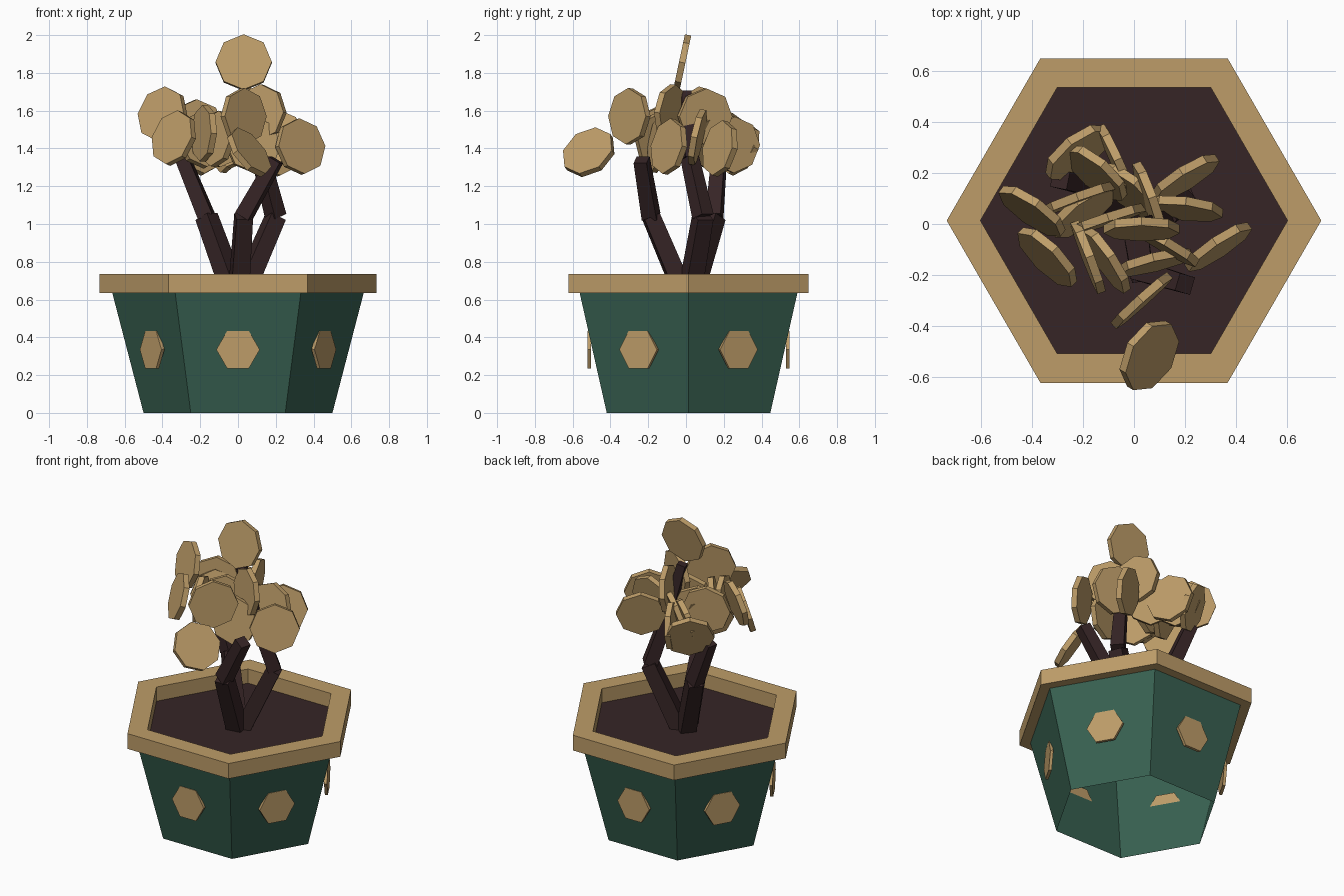
import bpy
import bmesh
from math import cos, sin, pi, radians
from mathutils import Vector, Matrix

default_cube = bpy.data.objects.get("Cube")
if default_cube:
    bpy.data.objects.remove(default_cube, do_unlink=True)


def make_material(name, rgb):
    material = bpy.data.materials.new(name)
    material.use_nodes = True
    color = (*rgb, 1.0)
    material.diffuse_color = color
    material.node_tree.nodes["Principled BSDF"].inputs["Base Color"].default_value = color
    return material


TAN = make_material("tan", (0.51, 0.335, 0.14))
GREEN = make_material("dark green", (0.04, 0.12, 0.083))
BROWN = make_material("dark brown", (0.037, 0.018, 0.019))

POT_CENTRE = Vector((0, 0.0135, 0))


def add_object(name, bm, material):
    mesh = bpy.data.meshes.new(name)
    bm.to_mesh(mesh)
    bm.free()
    mesh.materials.append(material)
    obj = bpy.data.objects.new(name, mesh)
    bpy.context.collection.objects.link(obj)
    return obj


def hex_lathe(name, profile, material, closed=False):
    """Sweep a (radius, height) profile around a hexagon."""
    bm = bmesh.new()
    rings = []
    for radius, height in profile:
        rings.append([bm.verts.new(POT_CENTRE + Vector((radius * cos(k * pi / 3), radius * sin(k * pi / 3), height)))
                      for k in range(6)])
    pairs = list(zip(rings, rings[1:]))
    if closed:
        pairs.append((rings[-1], rings[0]))
    for low, high in pairs:
        for k in range(6):
            n = (k + 1) % 6
            bm.faces.new((low[k], low[n], high[n], high[k]))
    bmesh.ops.recalc_face_normals(bm, faces=bm.faces)
    return add_object(name, bm, material)


def prism(name, start, end, radius_start, radius_end, sides, material, spin=0.0):
    """Straight prism between two points, its local Y kept upright."""
    start, end = Vector(start), Vector(end)
    axis = end - start
    turn = axis.to_track_quat('Z', 'Y').to_matrix().to_4x4()
    place = Matrix.Translation((start + end) / 2) @ turn @ Matrix.Rotation(spin, 4, 'Z')
    bm = bmesh.new()
    bmesh.ops.create_cone(bm, cap_ends=True, segments=sides, radius1=radius_start,
                          radius2=radius_end, depth=axis.length, matrix=place)
    return add_object(name, bm, material)


# Pot: open-bottomed tapered shell, heavy rim and soil
hex_lathe("pot_wall", [(0.5, 0), (0.666, 0.637)], GREEN)
hex_lathe("pot_rim", [(0.602, 0.635), (0.734, 0.635), (0.734, 0.735), (0.602, 0.735)], TAN, closed=True)
prism("soil", POT_CENTRE + Vector((0, 0, 0.632)), POT_CENTRE + Vector((0, 0, 0.642)),
      0.61, 0.61, 6, BROWN, pi / 6)

# Hexagonal studs, one upright on each pot side
for i in range(6):
    angle = pi / 6 + i * pi / 3
    out = Vector((cos(angle), sin(angle), 0))
    middle = POT_CENTRE + Vector((0, 0, 0.335))
    prism(f"pot_stud_{i + 1}", middle + out * 0.516, middle + out * 0.534, 0.115, 0.115, 6, TAN, pi / 6)

# Bent square stems growing from one root
ROOT = (0, 0.01, 0.58)
STEMS = {
    "left_stem": [ROOT, (0.2, 0.09, 1.04), (0.12, 0.02, 1.35), (0.03, -0.005, 1.7)],
    "front_stem": [ROOT, (0.03, -0.185, 1.04), (0.2, -0.235, 1.34)],
    "right_stem": [ROOT, (-0.167, 0.15, 1.04), (-0.29, 0.175, 1.34)],
}
for name, path in STEMS.items():
    thickness = 0.07
    for i, (a, b) in enumerate(zip(path, path[1:])):
        prism(f"{name}_{i + 1}", a, b, thickness, thickness - 0.008, 4, BROWN, pi / 4)
        thickness -= 0.012

# Octagonal leaf discs: x, y, z, facing direction and upward tilt in degrees
LEAVES = [
    (0.03, -0.02, 1.855, -90, 12),
    (-0.22, 0.28, 1.4, -52, 22),
    (-0.15, 0.2, 1.45, -130, 18),
    (-0.07, 0.25, 1.42, -155, 3),
    (-0.4, 0.05, 1.58, -125, 15),
    (-0.34, -0.13, 1.455, -135, 17),
    (-0.2, 0.05, 1.44, -53, 18),
    (-0.22, 0.1, 1.51, -70, 3),
    (-0.1, 0.02, 1.45, -72, 3),
    (-0.18, -0.13, 1.48, -159, 3),
    (-0.11, -0.14, 1.45, -146, 10),
    (0.2, 0.18, 1.4, -58, 12),
    (0.2, 0.06, 1.46, -97, 12),
    (0.33, -0.09, 1.41, -56, 10),
    (0.12, -0.08, 1.59, -120, 5),
    (0.08, -0.15, 1.42, -76, 8),
    (0.03, -0.3, 1.57, -48, 3),
    (0.06, -0.515, 1.38, -30, 35),
    (-0.02, 0.13, 1.44, -130, 18),
    (0.06, 0.1, 1.57, -160, 5),
]
for i, (x, y, z, facing, tilt) in enumerate(LEAVES):
    facing, tilt = radians(facing), radians(tilt)
    half = Vector((cos(facing) * cos(tilt), sin(facing) * cos(tilt), sin(tilt))) * 0.017
    centre = Vector((x, y, z))
    prism(f"leaf_{i + 1}", centre - half, centre + half, 0.149, 0.149, 8, TAN)
